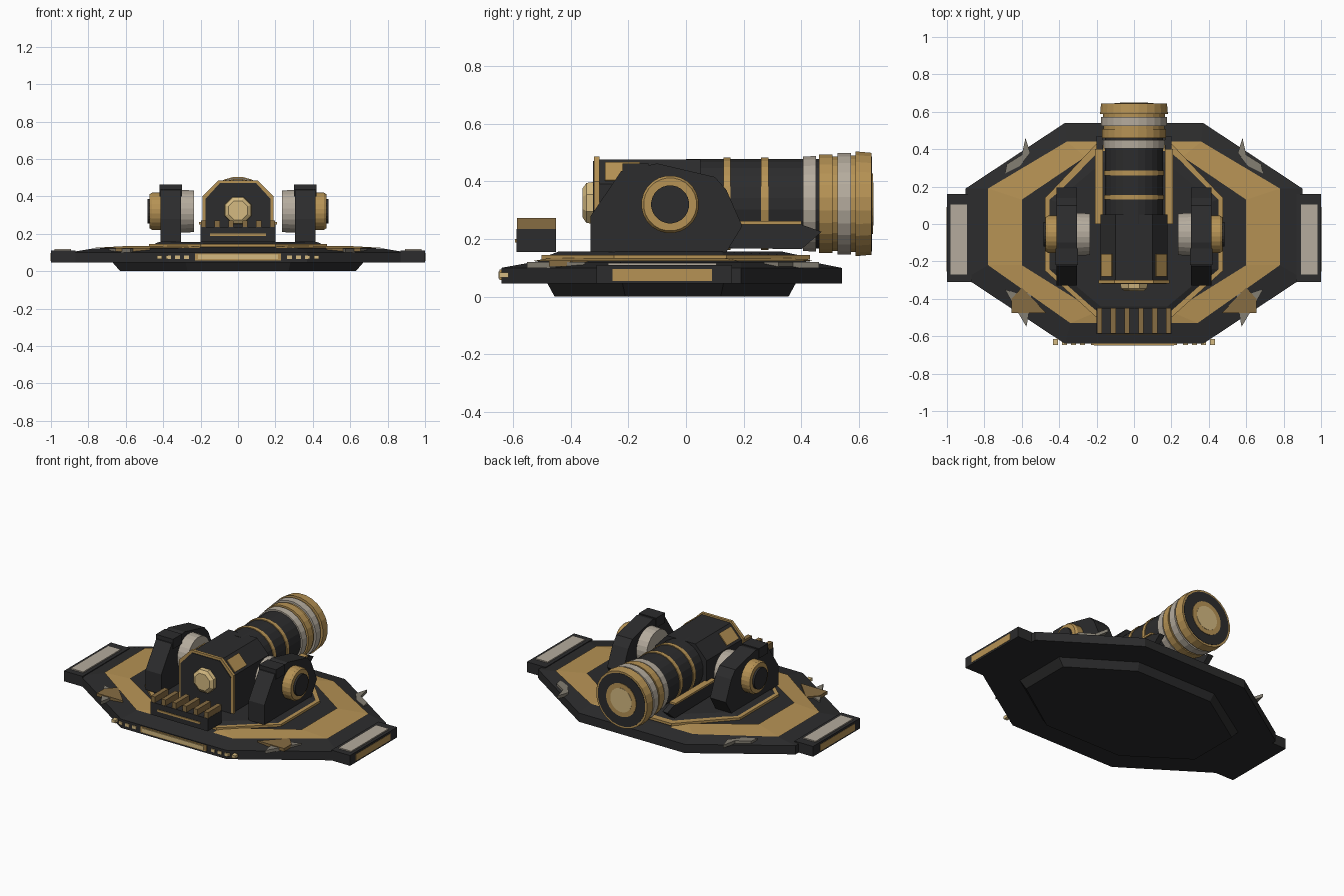
import bpy, bmesh, math

if "Cube" in bpy.data.objects:
    bpy.data.objects.remove(bpy.data.objects["Cube"], do_unlink=True)


def material(name, rgb):
    m = bpy.data.materials.new(name)
    m.use_nodes = True
    m.diffuse_color = (*rgb, 1)
    bsdf = next(n for n in m.node_tree.nodes if n.type == 'BSDF_PRINCIPLED')
    bsdf.inputs["Base Color"].default_value = (*rgb, 1)
    return m


DARK = material("charcoal", (0.025, 0.025, 0.026))
GOLD = material("gold", (0.47, 0.29, 0.09))
PALE = material("pale grey", (0.46, 0.41, 0.34))
CREAM = material("light gold", (0.66, 0.49, 0.22))
STONE = material("stone grey", (0.23, 0.21, 0.17))
BRONZE = material("bronze", (0.24, 0.15, 0.055))


def loft(name, rings, mat, caps=True, closed=True):
    """Skin a list of equal-length point rings."""
    bm = bmesh.new()
    loops = [[bm.verts.new(p) for p in ring] for ring in rings]
    n = len(loops[0])
    for a, b in zip(loops, loops[1:]):
        for i in range(n if closed else n - 1):
            j = (i + 1) % n
            bm.faces.new((a[i], a[j], b[j], b[i]))
    if caps:
        bm.faces.new(loops[0])
        bm.faces.new(loops[-1])
    bmesh.ops.recalc_face_normals(bm, faces=bm.faces)
    me = bpy.data.meshes.new(name)
    bm.to_mesh(me)
    bm.free()
    ob = bpy.data.objects.new(name, me)
    bpy.context.collection.objects.link(ob)
    me.materials.append(mat)
    return ob


def box(name, x, y, z, mat):
    ring = [(x[0], y[0]), (x[1], y[0]), (x[1], y[1]), (x[0], y[1])]
    return loft(name, [[(*p, h) for p in ring] for h in z], mat)


def layered(name, levels, mat):
    """Stack of mirrored outlines, each given as (right half, height)."""
    return loft(name, [[(x, y, z) for x, y in half] + [(-x, y, z) for x, y in reversed(half)]
                       for half, z in levels], mat)


def prism_x(name, profile, x, mat):
    return loft(name, [[(h, *p) for p in profile] for h in x], mat)


def prism_y(name, profile, y, mat):
    return loft(name, [[(px, h, pz) for px, pz in profile] for h in y], mat)


def disc(name, axis, centre, steps, mat, n=24):
    """Turned part: steps are (position along axis, radius)."""
    rings = []
    for h, r in steps:
        ring = []
        for i in range(n):
            t = 2 * math.pi * (i + 0.5) / n
            a, b = centre[0] + r * math.cos(t), centre[1] + r * math.sin(t)
            ring.append((a, h, b) if axis == 'y' else (h, a, b))
        rings.append(ring)
    return loft(name, rings, mat)


# Base: bevelled octagonal deck and underside plinth
edge = [(0.37, 0.54), (0.9, 0.19), (0.9, -0.29), (0.37, -0.64)]
shoulder = [(0.36, 0.44), (0.78, 0.19), (0.78, -0.22), (0.34, -0.53)]
inner = [(0.26, 0.36), (0.6, 0.13), (0.6, -0.22), (0.2, -0.47)]
layered("base_deck", [(edge, 0.045), (edge, 0.1), (shoulder, 0.12), (inner, 0.13)], DARK)
layered("base_plinth", [([(0.27, 0.355), (0.63, 0.12), (0.63, -0.21), (0.27, -0.455)], 0),
                        ([(0.28, 0.38), (0.67, 0.13), (0.67, -0.22), (0.28, -0.48)], 0.046)], DARK)

# Raised platform with thin gold trim
layered("platform_trim", [([(0.2, 0.43), (0.475, 0.14), (0.475, -0.25), (0.2, -0.5)], z)
                          for z in (0.129, 0.144)], GOLD)
layered("platform", [([(0.19, 0.41), (0.46, 0.135), (0.46, -0.245), (0.19, -0.485)], 0.14),
                     ([(0.17, 0.33), (0.42, 0.12), (0.42, -0.24), (0.18, -0.44)], 0.157)], DARK)

# Front light bar and studs
box("front_bar", (-0.23, 0.23), (-0.646, -0.63), (0.058, 0.094), GOLD)
box("front_bar_panel", (-0.215, 0.215), (-0.65, -0.64), (0.064, 0.088), CREAM)
for s in (1, -1):
    for i in range(4):
        c = s * (0.275 + 0.048 * i)
        y = -0.63 if i < 2 else -0.615
        box("front_stud", (c - 0.013, c + 0.013), (-0.646, y), (0.066, 0.084), CREAM)

# Front vent block with slats
box("vent_block", (-0.2, 0.2), (-0.587, -0.45), (0.155, 0.235), DARK)
box("vent_strip", (-0.15, 0.15), (-0.592, -0.58), (0.188, 0.2), GOLD)
for i in range(6):
    c = -0.185 + 0.074 * i
    box("vent_slat", (c - 0.014, c + 0.014), (-0.585, -0.45), (0.235, 0.272), BRONZE)

# Breech, its gold rim and the faceted sight
def breech_profile(g):
    return [(-0.18 - g, 0.16), (-0.18 - g, 0.39 + g), (-0.1 - g / 2, 0.475 + g),
            (0.1 + g / 2, 0.475 + g), (0.18 + g, 0.39 + g), (0.18 + g, 0.16)]


prism_y("breech", breech_profile(0), (-0.305, 0.05), DARK)
prism_y("breech_rim", breech_profile(0.01), (-0.318, -0.3), GOLD)
prism_y("breech_face", breech_profile(-0.005), (-0.322, -0.31), DARK)
disc("sight", 'y', (0, 0.325), [(-0.31, 0.08), (-0.345, 0.075), (-0.358, 0.055)], CREAM, 8)

# Barrel with bands and stepped muzzle
AXIS = (0, 0.322)
disc("barrel", 'y', AXIS, [(0.0, 0.156), (0.62, 0.156)], DARK)
for a, b, r0, r1, mat in ((0.13, 0.155, 0.161, 0.161, GOLD), (0.26, 0.285, 0.161, 0.161, GOLD),
                          (0.405, 0.45, 0.165, 0.167, PALE), (0.46, 0.508, 0.172, 0.172, GOLD),
                          (0.508, 0.525, 0.165, 0.165, GOLD), (0.525, 0.572, 0.178, 0.178, PALE),
                          (0.572, 0.588, 0.168, 0.168, GOLD), (0.588, 0.643, 0.183, 0.178, GOLD)):
    disc("barrel_band", 'y', AXIS, [(a, r0), (b, r1)], mat)
disc("muzzle_face", 'y', AXIS, [(0.63, 0.166), (0.645, 0.166)], DARK)
disc("muzzle_ring", 'y', AXIS, [(0.64, 0.105), (0.648, 0.105)], GOLD)
disc("muzzle_core", 'y', AXIS, [(0.642, 0.075), (0.65, 0.075)], CREAM)

pod = [(-0.33, 0.155), (-0.33, 0.28), (-0.225, 0.435), (-0.1, 0.462), (0.1, 0.415),
       (0.14, 0.37), (0.195, 0.245), (0.14, 0.155)]
arm = [(0.0, 0.17), (0.4, 0.165), (0.47, 0.225), (0.4, 0.25), (0.0, 0.25)]
band_out = [(0.2, 0.44), *shoulder, (0.2, -0.53)]
band_in = [(0.2, 0.4), *inner, (0.2, -0.47)]
for s, side in ((1, "left"), (-1, "right")):
    def span(a, b):
        return (s * a, s * b)

    # Painted deck chevron
    loft(side + "_deck_chevron", [[(s * x, y, 0.124) for x, y in band_out],
                                  [(s * x, y, 0.134) for x, y in band_in]], GOLD, False, False)
    # Wing tip
    box(side + "_wing", span(0.87, 1), (-0.31, 0.16), (0.045, 0.11), DARK)
    box(side + "_wing_top_panel", span(0.893, 0.98), (-0.27, 0.105), (0.108, 0.117), PALE)
    box(side + "_wing_end_panel", span(0.99, 1.002), (-0.255, 0.09), (0.055, 0.096), GOLD)
    # Trunnion pod with outer hub and inner disc
    prism_x(side + "_pod", pod, span(0.305, 0.415), DARK)
    box(side + "_pod_cap", span(0.3, 0.42), (-0.22, -0.13), (0.4, 0.462), DARK)
    hub = (-0.055, 0.32)
    disc(side + "_hub", 'x', hub, [(s * 0.41, 0.1), (s * 0.46, 0.1), (s * 0.472, 0.092)], GOLD)
    disc(side + "_hub_core", 'x', hub, [(s * 0.46, 0.066), (s * 0.485, 0.066)], DARK)
    disc(side + "_inner_disc", 'x', hub, [(s * 0.235, 0.112), (s * 0.31, 0.116)], PALE)
    # Cradle arm beside the barrel
    prism_x(side + "_cradle_arm", arm, span(0.165, 0.2), DARK)
    box(side + "_cradle_trim", span(0.165, 0.208), (0.0, 0.4), (0.25, 0.262), GOLD)
    # Breech side plate lying on the sloped facet
    plate = [(0.172, 0.401), (0.115, 0.463), (0.119, 0.467), (0.176, 0.405)]
    prism_y(side + "_breech_plate", [(s * x, z) for x, z in plate], (-0.28, -0.16), GOLD)
    # Loose shards on the deck corners
    shards = (("rear", STONE, [(0.58, 0.46), (0.555, 0.38), (0.61, 0.31), (0.69, 0.27), (0.68, 0.32), (0.6, 0.37)]),
              ("front", STONE, [(0.55, -0.36), (0.6, -0.38), (0.69, -0.35), (0.64, -0.44), (0.575, -0.55), (0.555, -0.44)]),
              ("gold", BRONZE, [(0.47, -0.475), (0.6, -0.34), (0.655, -0.4), (0.655, -0.475)]))
    for name, mat, pts in shards:
        top = 0.125 if name == "gold" else 0.12
        loft(f"{side}_{name}_shard", [[(s * x, y, z) for x, y in pts] for z in (top - 0.02, top)], mat)
